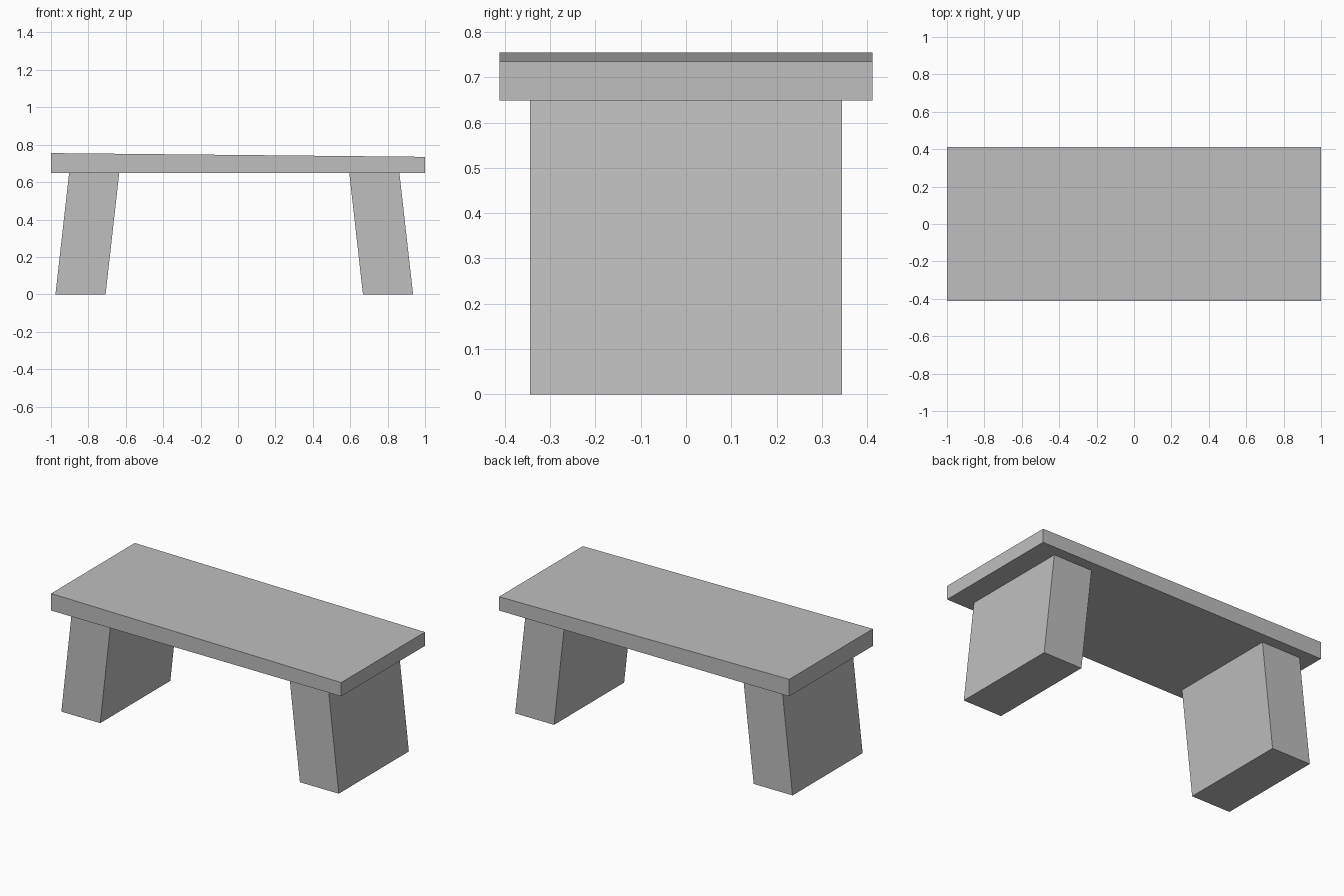
import bpy
import bmesh

cube = bpy.data.objects.get("Cube")
if cube:
    bpy.data.objects.remove(cube, do_unlink=True)

# Single stone grey
stone = bpy.data.materials.new("stone_grey")
stone.use_nodes = True
grey = (0.52, 0.52, 0.52, 1)
stone.diffuse_color = grey
stone.node_tree.nodes["Principled BSDF"].inputs["Base Color"].default_value = grey


def extrude_profile(name, profile, half_depth):
    """Extrude an x-z outline along y, centred on y = 0."""
    bm = bmesh.new()
    face = bm.faces.new([bm.verts.new((x, -half_depth, z)) for x, z in profile])
    result = bmesh.ops.extrude_face_region(bm, geom=[face])
    moved = [v for v in result["geom"] if isinstance(v, bmesh.types.BMVert)]
    bmesh.ops.translate(bm, verts=moved, vec=(0, 2 * half_depth, 0))
    bmesh.ops.recalc_face_normals(bm, faces=bm.faces)
    mesh = bpy.data.meshes.new(name)
    bm.to_mesh(mesh)
    bm.free()
    mesh.materials.append(stone)
    obj = bpy.data.objects.new(name, mesh)
    bpy.context.collection.objects.link(obj)
    return obj


UNDERSIDE = 0.649

# Seat slab, slightly thicker towards the right end
extrude_profile("seat_slab",
                [(-1, UNDERSIDE), (1, UNDERSIDE), (1, 0.735), (-1, 0.755)], 0.412)

# Legs splayed outwards: mirrored slanted blocks about the leg centre line
LEG_WIDTH, SPLAY, CENTRE = 0.268, 0.073, -0.02
for name, side in (("right_leg", -1), ("left_leg", 1)):
    foot = CENTRE + side * 0.956
    inner = foot - side * LEG_WIDTH
    lean = side * SPLAY
    extrude_profile(name, [(foot, 0), (inner, 0), (inner - lean, UNDERSIDE),
                           (foot - lean, UNDERSIDE)], 0.345)
